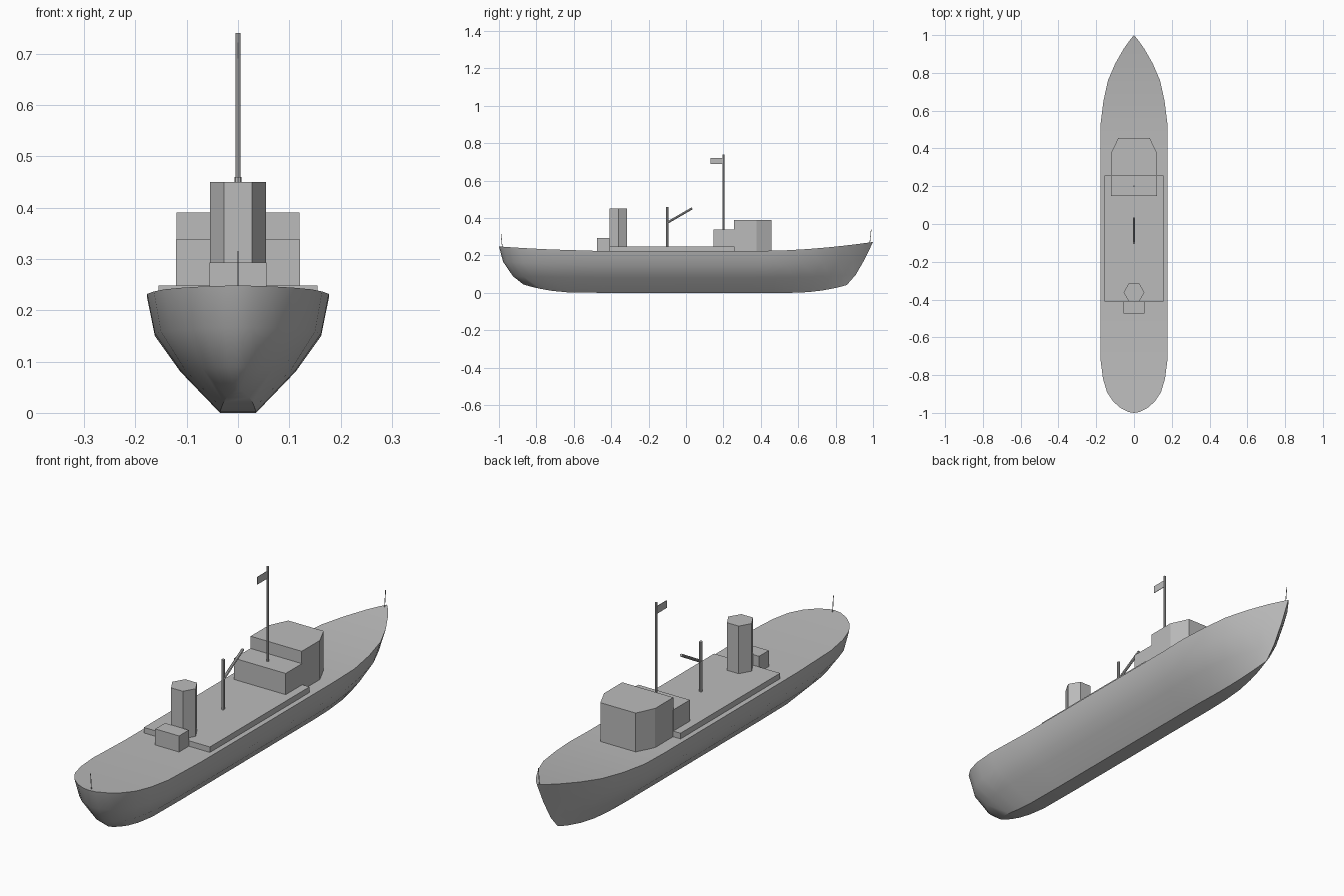
import bpy, bmesh, math
from mathutils import Vector

cube = bpy.data.objects.get("Cube")
if cube:
    bpy.data.objects.remove(cube, do_unlink=True)

grey = bpy.data.materials.new("hull_grey")
grey.use_nodes = True
grey.diffuse_color = (0.5, 0.5, 0.5, 1)
grey.node_tree.nodes["Principled BSDF"].inputs["Base Color"].default_value = (0.5, 0.5, 0.5, 1)


def finish(name, bm, smooth=False):
    bmesh.ops.recalc_face_normals(bm, faces=bm.faces)
    mesh = bpy.data.meshes.new(name)
    bm.to_mesh(mesh)
    bm.free()
    obj = bpy.data.objects.new(name, mesh)
    mesh.materials.append(grey)
    bpy.context.collection.objects.link(obj)
    if smooth:
        bpy.ops.object.select_all(action='DESELECT')
        bpy.context.view_layer.objects.active = obj
        obj.select_set(True)
        bpy.ops.object.shade_smooth_by_angle(angle=math.radians(35))
    return obj


def prism(name, outline, z0, z1):
    """Extrude a plan outline from z0 up to z1."""
    bm = bmesh.new()
    base = bm.faces.new([bm.verts.new((x, y, z0)) for x, y in outline])
    top = bmesh.ops.extrude_face_region(bm, geom=[base])
    moved = [v for v in top["geom"] if isinstance(v, bmesh.types.BMVert)]
    bmesh.ops.translate(bm, verts=moved, vec=(0, 0, z1 - z0))
    return finish(name, bm)


def box(name, w, y0, y1, z0, z1):
    return prism(name, [(-w, y0), (w, y0), (w, y1), (-w, y1)], z0, z1)


def rod(name, start, end, radius, sides=8):
    """Thin cylinder between two points."""
    a, b = Vector(start), Vector(end)
    bm = bmesh.new()
    bmesh.ops.create_cone(bm, cap_ends=True, segments=sides, radius1=radius,
                          radius2=radius, depth=(b - a).length)
    obj = finish(name, bm, smooth=True)
    obj.location = (a + b) / 2
    obj.rotation_mode = 'QUATERNION'
    obj.rotation_quaternion = (b - a).to_track_quat('Z', 'Y')
    return obj


# Hull: deck plan as (y, half width), repeated on four waterlines
plan = [(-1, 0), (-.995, .03), (-.975, .07), (-.94, .11), (-.89, .143), (-.82, .164),
        (-.72, .177), (-.5, .177), (0, .177), (.4, .177), (.53, .177), (.65, .162),
        (.76, .138), (.85, .099), (.93, .053), (.98, .017), (1, 0)]
# Waterlines: height, half width, stern reach, bow reach
levels = [(.224, .177, 1, 1), (.15, .162, .978, .957), (.08, .112, .925, .908), (0, .035, .87, .86)]


def hull_point(y, w, level):
    z, width, stern, bow = level
    yy = y * (bow if y > 0 else stern)
    if z == 0:                                   # keel curves up at both ends
        z = .045 * max(0, (abs(yy) - .55) / .32) ** 2.2
    else:                                        # deck line rises to the ends
        rise = .048 if y > 0 else .024
        z += rise * max(0, (abs(y) - .4) / .6) ** 1.8 * z / .224
    return w / .177 * width, yy, z


bm = bmesh.new()
rings = []
for level in levels:
    right, left = [], []
    for y, w in plan:
        x, yy, z = hull_point(y, w, level)
        v = bm.verts.new((x, yy, z))
        left.append(v)
        right.append(bm.verts.new((-x, yy, z)) if w else v)
    rings.append((left, right))
last = len(plan) - 1
for i in range(last):
    for (la, ra), (lb, rb) in zip(rings, rings[1:]):
        for a, b in ((la, lb), (ra, rb)):
            bm.faces.new((a[i], a[i + 1], b[i + 1], b[i]))
    for left, right in (rings[0], rings[-1]):    # deck and flat bottom
        corners = [left[i], left[i + 1], right[i + 1], right[i]]
        bm.faces.new(list(dict.fromkeys(corners)))
finish("hull", bm, smooth=True)

# Superstructure
box("raised_deck", .155, -.41, .258, .215, .248)
box("stern_locker", .056, -.475, -.41, .215, .293)
box("lower_cabin", .121, .147, .258, .215, .338)
prism("bridge", [(-.12, .256), (.12, .256), (.12, .378), (.083, .456),
                 (-.083, .456), (-.12, .378)], .215, .39)
hexagon = [(.055 * math.cos(k * math.pi / 3), -.362 + .055 * math.sin(k * math.pi / 3))
           for k in range(6)]
prism("funnel", hexagon, .24, .45)

# Masts, boom and flag
rod("cargo_mast", (0, -.1, .24), (0, -.1, .46), .0065)
rod("cargo_boom", (0, -.1, .375), (0, .033, .452), .006)
rod("main_mast", (0, .2, .33), (0, .2, .74), .005)
box("flag", .001, .13, .2, .69, .722)
rod("stern_pole", (0, -.982, .24), (0, -.989, .315), .0015, 6)
rod("bow_pole", (0, .982, .26), (0, .99, .338), .0015, 6)
